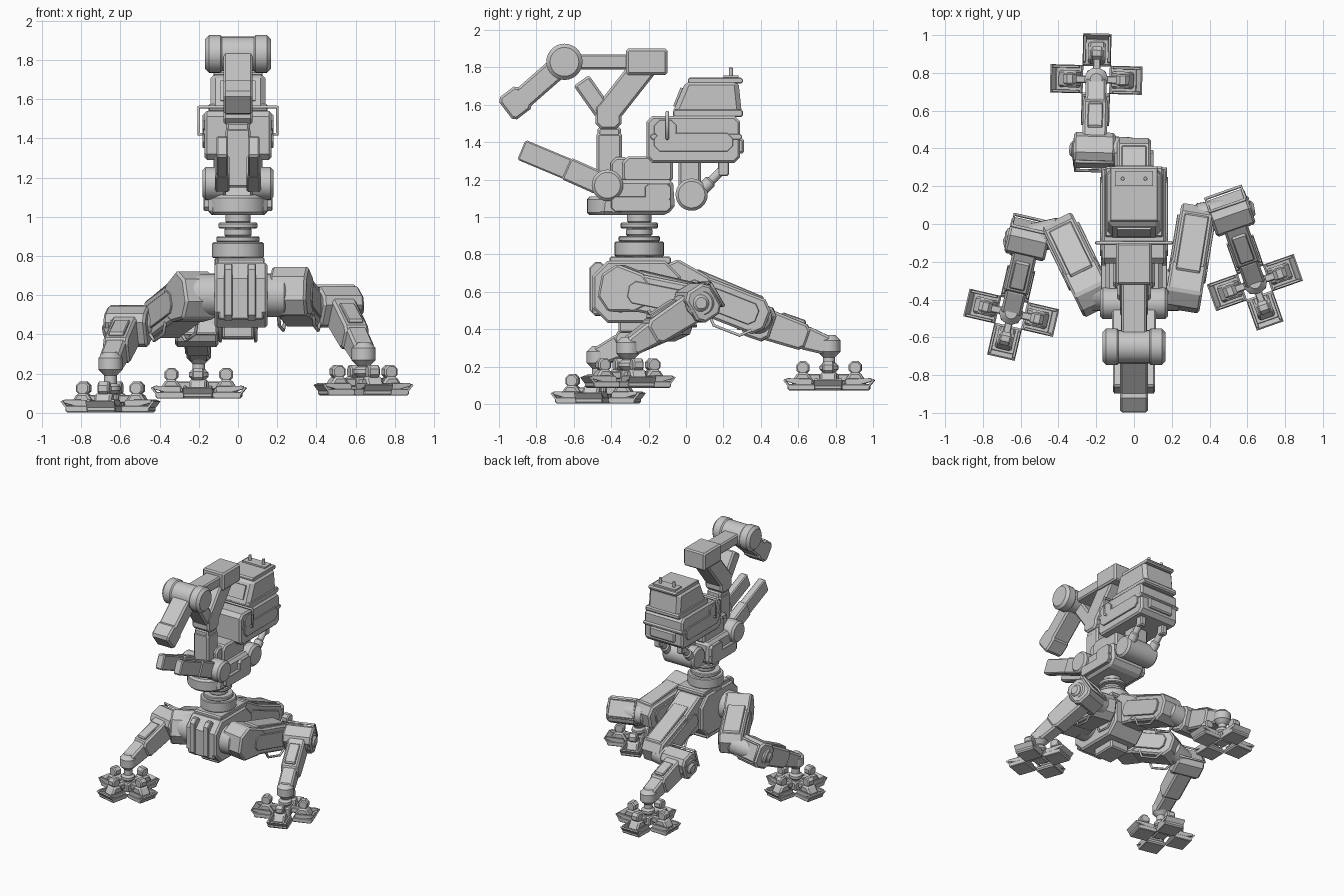
import bpy, bmesh, math
from mathutils import Vector, Matrix

cube = bpy.data.objects.get("Cube")
if cube:
    bpy.data.objects.remove(cube, do_unlink=True)

grey = bpy.data.materials.new("plain_grey")
grey.use_nodes = True
grey.diffuse_color = (.57, .57, .57, 1)
grey.node_tree.nodes["Principled BSDF"].inputs["Base Color"].default_value = grey.diffuse_color
UP = Vector((0, 0, 1))
SIDES = (-1, 1)

def add_object(name, data, matrix):
    data.materials.append(grey)
    ob = bpy.data.objects.new(name, data)
    bpy.context.scene.collection.objects.link(ob)
    ob.matrix_world = matrix
    return ob

def finish_mesh(name, bm, matrix):
    bmesh.ops.recalc_face_normals(bm, faces=bm.faces)
    mesh = bpy.data.meshes.new(name)
    bm.to_mesh(mesh)
    bm.free()
    return add_object(name, mesh, matrix)

def frame(p, q):
    """Matrix at p with local y pointing to q and local z as upright as possible."""
    p, q = Vector(p), Vector(q)
    y = (q - p).normalized()
    x = y.cross(UP)
    x = x.normalized() if x.length > .001 else Vector((1, 0, 0))
    matrix = Matrix((x, y, x.cross(y))).transposed().to_4x4()
    matrix.translation = p
    return matrix

def prism(name, outline, width, space=Matrix(), bevel=.012):
    """Outline in local y and z, extruded evenly along x."""
    bm = bmesh.new()
    near, far = ([bm.verts.new((s * width / 2, *p)) for p in outline] for s in SIDES)
    bm.faces.new(near)
    bm.faces.new(far)
    for i in range(len(outline)):
        bm.faces.new((near[i - 1], far[i - 1], far[i], near[i]))
    chamfer = finish_mesh(name, bm, space).modifiers.new("chamfer", "BEVEL")
    chamfer.width, chamfer.segments = bevel, 1
    chamfer.limit_method, chamfer.angle_limit = "ANGLE", math.radians(50)

def beam(name, p, q, width, height, taper=1, cut=.01, space=Matrix()):
    """Bar from p to q with clipped corners; the far end is scaled by taper."""
    length = (Vector(q) - Vector(p)).length
    half = height / 2
    upper = [(0, half - cut), (cut, half), (length - cut, half * taper), (length, (half - cut) * taper)]
    lower = [(y, -z) for y, z in reversed(upper)]
    prism(name, upper + lower, width, space @ frame(p, q), bevel=min(width, height, .1) / 8)

def side_beam(name, p, q, width, height, x=0, **shape):
    """Beam lying in the side plane at the given x; p and q are y, z pairs."""
    beam(name, (x, *p), (x, *q), width, height, **shape)

def drum(name, p, q, radius, lip=.015, sides=28):
    """Round part from p to q with chamfered rims."""
    length = (Vector(q) - Vector(p)).length
    bm = bmesh.new()
    rings = []
    for y, r in ((0, radius - lip), (lip, radius), (length - lip, radius), (length, radius - lip)):
        angles = (math.tau * i / sides for i in range(sides))
        rings.append([bm.verts.new((r * math.cos(a), y, r * math.sin(a))) for a in angles])
    for a, b in zip(rings, rings[1:]):
        for i in range(sides):
            bm.faces.new((a[i - 1], a[i], b[i], b[i - 1]))
    bm.faces.new(rings[0])
    bm.faces.new(rings[-1])
    bm.normal_update()
    for face in bm.faces:
        face.smooth = True
    for edge in bm.edges:
        edge.smooth = edge.calc_face_angle(0) < math.radians(30)
    finish_mesh(name, bm, frame(p, q))

def tube(name, points, space=Matrix()):
    curve = bpy.data.curves.new(name, "CURVE")
    curve.dimensions, curve.bevel_depth, curve.bevel_resolution = "3D", .009, 1
    spline = curve.splines.new("POLY")
    spline.points.add(len(points) - 1)
    for point, place in zip(spline.points, points):
        point.co = (*place, 1)
    add_object(name, curve, space)

def foot(name, ankle, ground, heading):
    base = Vector((ankle.x, ankle.y, ground))
    drum(name + "_ankle", ankle - UP * .06, ankle + UP * .06, .062, lip=.03)
    drum(name + "_stem", base + UP * .05, ankle, .032)
    drum(name + "_collar", base + UP * .1, base + UP * .15, .05)
    space = frame(base, base + heading)
    beam(name + "_hub", (0, -.05, .06), (0, .05, .06), width=.1, height=.07, space=space)
    # Four pads in a cross, each with a stepped tower and side claws
    for quarter in range(4):
        turn = space @ Matrix.Rotation(quarter * math.pi / 2, 4, "Z")
        beam(name + "_arm", (0, .03, .07), (0, .13, .07), width=.04, height=.04, space=turn)
        beam(name + "_pad", (0, .07, .02), (0, .22, .02), width=.15, height=.035, space=turn)
        beam(name + "_lip", (0, .2, .01), (0, .24, .06), width=.15, height=.01, cut=0, space=turn)
        beam(name + "_tower", (0, .14, .03), (0, .14, .1), width=.09, height=.13, taper=.5, space=turn)
        beam(name + "_knob", (0, .14, .09), (0, .14, .16), width=.06, height=.07, cut=.02, space=turn)
        for x in (-.065, .065):
            beam(name + "_claw", (x, .09, .04), (x, .23, .06), width=.014, height=.05, taper=.4, space=turn)

def leg(name, hip, thigh_end, knee, ankle, ground):
    hip, thigh_end, knee, ankle = map(Vector, (hip, thigh_end, knee, ankle))
    # Thigh with a heavy root, cover, side panels and rails
    n = (thigh_end - hip).length
    space = frame(hip, thigh_end)
    beam(name + "_thigh", (0, -.06, 0), (0, n + .06, 0), width=.18, height=.2, cut=.05, space=space)
    beam(name + "_thigh_root", (0, -.08, 0), (0, n * .5, 0), width=.19, height=.26, taper=.8, cut=.07,
         space=space)
    beam(name + "_thigh_cover", (0, .1, .1), (0, n, .09), width=.13, height=.04, space=space)
    for s in SIDES:
        x = s * .09
        beam(name + "_thigh_panel", (x, .08, 0), (x, n, 0), width=.025, height=.12, cut=.03, space=space)
        tube(name + "_thigh_rail", [(x, n * f, -z) for f, z in ((.5, .08), (.6, .13), (.9, .13), (1, .08))],
             space)
    # Sideways knee joint
    out = (knee - thigh_end).normalized()
    drum(name + "_knee_drum", thigh_end, knee + out * .11, .078)
    drum(name + "_knee_cap", knee, knee + out * .13, .045)
    # Shin
    n = (ankle - knee).length
    space = frame(knee, ankle)
    beam(name + "_knee_housing", (0, -.08, 0), (0, .08, 0), width=.22, height=.19, cut=.035, space=space)
    beam(name + "_shin", (0, -.04, 0), (0, n * .7, 0), width=.13, height=.17, taper=.85, cut=.03, space=space)
    beam(name + "_shin_end", (0, n * .6, 0), (0, n, 0), width=.11, height=.13, taper=.8, cut=.02, space=space)
    beam(name + "_shin_cover", (0, .1, .07), (0, n * .6, .07), width=.08, height=.04, space=space)
    loop = [(x, -.09, z) for x, z in ((-.1, .07), (.1, .07), (.1, -.07), (-.1, -.07), (-.1, .07))]
    tube(name + "_knee_guard", loop, space)
    foot(name + "_foot", ankle, ground, Vector((*(ankle - knee).xy, 0)))

# Legs and the axle between the front hips
leg("left_leg", hip=(.265, -.37, .62), thigh_end=(.33, .03, .54), knee=(.51, .06, .54),
    ankle=(.64, -.31, .3), ground=.085)
leg("right_leg", hip=(-.22, -.37, .6), thigh_end=(-.38, -.04, .48), knee=(-.56, -.08, .44),
    ankle=(-.65, -.47, .25), ground=0)
leg("rear_leg", hip=(0, -.08, .65), thigh_end=(0, .38, .47), knee=(-.21, .39, .44),
    ankle=(-.2, .765, .31), ground=.07)
drum("hip_axle", (-.25, -.35, .6), (.25, -.35, .6), .11)

# Pelvis
side_beam("pelvis", (-.5, .6), (-.03, .6), width=.27, height=.33, x=.015, cut=.08)
side_beam("pelvis_top_plate", (-.41, .77), (-.08, .77), width=.24, height=.04, x=.015)
side_beam("pelvis_keel", (-.36, .42), (-.16, .42), width=.16, height=.08)
side_beam("pelvis_front_skirt", (-.5, .51), (-.4, .51), width=.23, height=.07, x=.015)
for x in (-.05, .07):
    side_beam("pelvis_front_rib", (-.47, .47), (-.47, .76), width=.045, height=.09, x=x, cut=.03)

# Swivel neck: stacked rings from the pelvis up
height = .74
for step, radius in ((.05, .12), (.08, .132), (.03, .11), (.04, .07), (.03, .1), (.08, .065)):
    drum("neck_ring", (0, -.25, height), (0, -.25, height + step), radius, lip=.006)
    height += step

# Turret base
prism("turret_base", [(-.46, 1.01), (-.45, 1.09), (-.36, 1.2), (-.07, 1.2), (-.06, 1.06), (-.1, 1.01)],
      width=.3, bevel=.02)
drum("turret_nose", (0, -.38, 1.01), (0, -.38, 1.11), .15)
side_beam("turret_block", (-.34, 1.25), (-.07, 1.25), width=.22, height=.15, cut=.03)
for s in SIDES:
    x = s * .08
    side_beam("turret_rail", (-.4, 1.07), (-.08, 1.07), width=.03, height=.08, x=x * 2, cut=.02)
    side_beam("turret_cheek", (-.22, 1.13), (-.08, 1.13), width=.03, height=.1, x=x * 2, cut=.02)
    # Lower forward arms
    drum("arm_pivot", (s * .06, -.42, 1.17), (s * .18, -.42, 1.17), .084)
    side_beam("forward_arm", (-.88, 1.36), (-.45, 1.18), width=.06, height=.115, x=x)
    side_beam("forward_arm_sleeve", (-.64, 1.26), (-.46, 1.18), width=.075, height=.125, x=x)
    # Rear pistons
    x = s * .1
    drum("rear_piston", (x, .04, 1.1), (x, .22, 1.28), .024)
    drum("rear_piston_sleeve", (x, .06, 1.12), (x, .14, 1.2), .034)
    side_beam("piston_mount", (.2, 1.22), (.2, 1.3), width=.05, height=.06, x=x)

# Rear joint under the cabin
drum("rear_drum", (-.14, .03, 1.12), (.14, .03, 1.12), .086)
side_beam("rear_drum_link", (.02, 1.07), (.02, 1.31), width=.13, height=.12)

# Mast with its fork
side_beam("mast", (-.41, 1.15), (-.41, 1.45), width=.13, height=.135)
side_beam("mast_step", (-.35, 1.18), (-.35, 1.32), width=.18, height=.11, cut=.03)
side_beam("mast_collar", (-.41, 1.43), (-.41, 1.48), width=.12, height=.125)
side_beam("fork_base", (-.415, 1.47), (-.415, 1.62), width=.15, height=.14, cut=.03)
side_beam("fork_rear_arm", (-.44, 1.53), (-.18, 1.86), width=.15, height=.14)
side_beam("fork_front_stub", (-.44, 1.56), (-.56, 1.73), width=.14, height=.1)
side_beam("mast_head", (-.32, 1.83), (-.1, 1.83), width=.19, height=.14)
side_beam("upper_link", (-.6, 1.83), (-.3, 1.83), width=.13, height=.08)

# Shoulder drum and tool arm
drum("shoulder_core", (-.12, -.65, 1.83), (.12, -.65, 1.83), .088)
for s in SIDES:
    drum("shoulder_cap", (s * .07, -.65, 1.83), (s * .167, -.65, 1.83), .097, lip=.02)
side_beam("tool_arm", (-.65, 1.83), (-.89, 1.62), width=.15, height=.12)
side_beam("tool_arm_tip", (-.86, 1.65), (-.965, 1.57), width=.15, height=.15, cut=.02)

# Cabin body
side_beam("cabin_body", (-.21, 1.415), (.29, 1.415), width=.34, height=.25, cut=.03)
side_beam("cabin_waist", (-.19, 1.43), (.3, 1.43), width=.35, height=.03)
side_beam("cabin_rear_panel", (.27, 1.38), (.31, 1.38), width=.22, height=.08)
prism("cabin_roof", [(-.08, 1.54), (0, 1.73), (.28, 1.73), (.3, 1.54)], width=.28, bevel=.025)
side_beam("cabin_roof_sill", (-.07, 1.555), (.305, 1.555), width=.3, height=.04)
side_beam("cabin_top_plate", (.01, 1.73), (.305, 1.73), width=.25, height=.03)
side_beam("cabin_top_hatch", (.2, 1.75), (.28, 1.75), width=.2, height=.015, cut=0)
side_beam("cabin_front_hatch", (-.06, 1.59), (-.02, 1.69), width=.18, height=.02, cut=0)
for s in SIDES:
    x = s * .17
    side_beam("cabin_side_panel", (-.17, 1.4), (.25, 1.4), width=.02, height=.1, x=x, cut=.03)
    side_beam("cabin_side_flap", (-.17, 1.47), (-.05, 1.47), width=.02, height=.1, x=x, cut=.03)
    tube("cabin_handle", [(x, -.1, 1.42), (s * .2, -.1, 1.42), (s * .2, -.1, 1.56), (x, -.1, 1.56)])
    drum("roof_peg", (s * .06, .24, 1.74), (s * .06, .24, 1.8), .011, lip=.003)
tube("cabin_brow_bar", [(-.2, -.1, 1.56), (.2, -.1, 1.56)])
